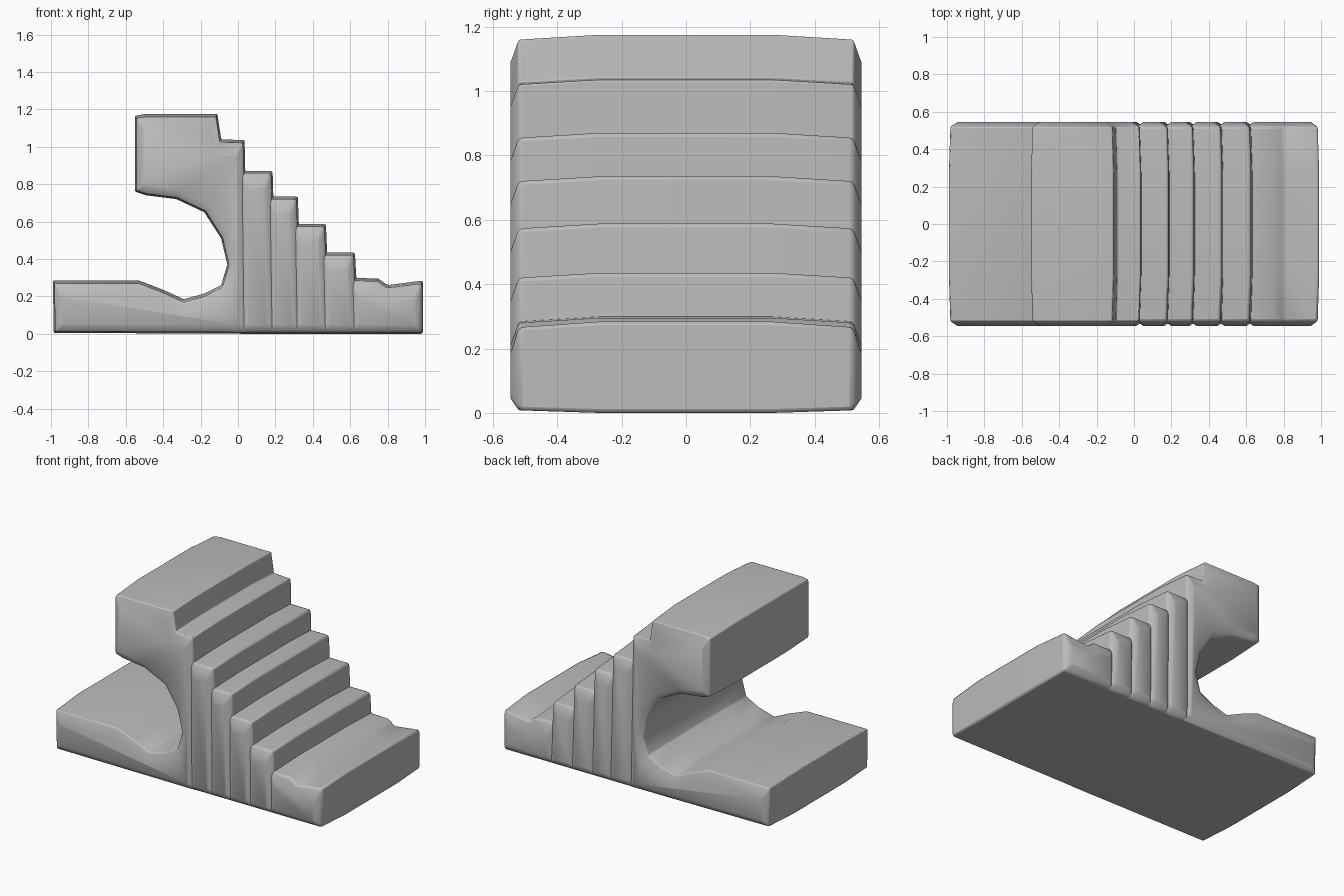
import bpy
import bmesh
import math
from mathutils import Vector

cube = bpy.data.objects.get("Cube")
if cube:
    bpy.data.objects.remove(cube, do_unlink=True)

grey = bpy.data.materials.new("plain grey")
grey.use_nodes = True
grey.diffuse_color = (0.5, 0.5, 0.5, 1)
grey.node_tree.nodes["Principled BSDF"].inputs["Base Color"].default_value = (0.5, 0.5, 0.5, 1)

# y position and rim inset of each cross-section
RINGS = [(-0.545, 0.045), (-0.52, 0.008), (-0.27, 0), (0.27, 0), (0.52, 0.008), (0.545, 0.045)]
TOP_SLOPE = 1.9


def inset(profile, d):
    """Shrink a counter-clockwise outline, more strongly on upward faces."""
    out = []
    for i, p in enumerate(profile):
        a = (p - profile[i - 1]).normalized()
        b = (profile[(i + 1) % len(profile)] - p).normalized()
        na, nb = Vector((a.y, -a.x)), Vector((b.y, -b.x))
        miter = (na + nb) / (1 + na.dot(nb)) * d
        if miter.y > 0:
            miter.y *= TOP_SLOPE
        out.append(p - miter)
    return out


def slab(name, points):
    """Loft a side outline across the width with softened ends."""
    profile = [Vector(p) for p in points]
    bm = bmesh.new()
    rings = [[bm.verts.new((p.x, y, p.y)) for p in inset(profile, d)] for y, d in RINGS]
    n = len(profile)
    for r, s in zip(rings, rings[1:]):
        for i in range(n):
            j = (i + 1) % n
            bm.faces.new((r[i], r[j], s[j], s[i]))
    bm.faces.new(rings[0])
    bm.faces.new(rings[-1][::-1])
    bmesh.ops.recalc_face_normals(bm, faces=bm.faces)
    mesh = bpy.data.meshes.new(name)
    bm.to_mesh(mesh)
    bm.free()
    mesh.materials.append(grey)
    obj = bpy.data.objects.new(name, mesh)
    bpy.context.collection.objects.link(obj)
    # soften the hard edges
    bevel = obj.modifiers.new("soft edges", 'BEVEL')
    bevel.width = 0.012
    bevel.segments = 2
    bevel.limit_method = 'ANGLE'
    bevel.angle_limit = math.radians(35)
    bpy.ops.object.select_all(action='DESELECT')
    obj.select_set(True)
    bpy.context.view_layer.objects.active = obj
    bpy.ops.object.shade_smooth_by_angle(angle=math.radians(50))
    return obj


# C-shaped body: foot, neck with curved hollow, overhanging top and first step
slab("body", [
    (-0.985, 0.005), (0.06, 0.0), (0.035, 1.035), (-0.09, 1.04), (-0.11, 1.175),
    (-0.5, 1.175), (-0.55, 1.165), (-0.55, 0.76), (-0.49, 0.74), (-0.33, 0.72),
    (-0.18, 0.65), (-0.09, 0.51), (-0.057, 0.37), (-0.09, 0.26), (-0.18, 0.215),
    (-0.29, 0.185), (-0.4, 0.235), (-0.53, 0.285), (-0.99, 0.285)])

# Stair columns, each running down to the ground
start = 0.035
for k, (end, height) in enumerate([(0.185, 0.87), (0.32, 0.735), (0.47, 0.588), (0.625, 0.435)]):
    slab(f"step_{k + 2}", [(start - 0.03, 0), (end + 0.025, 0), (end, height), (start - 0.03, height)])
    start = end

# Lowest step with a shallow dip and raised front lip
slab("front_lip", [(start - 0.03, 0), (0.99, 0.0), (0.99, 0.285), (0.8, 0.26),
                   (0.75, 0.295), (start - 0.03, 0.3)])
